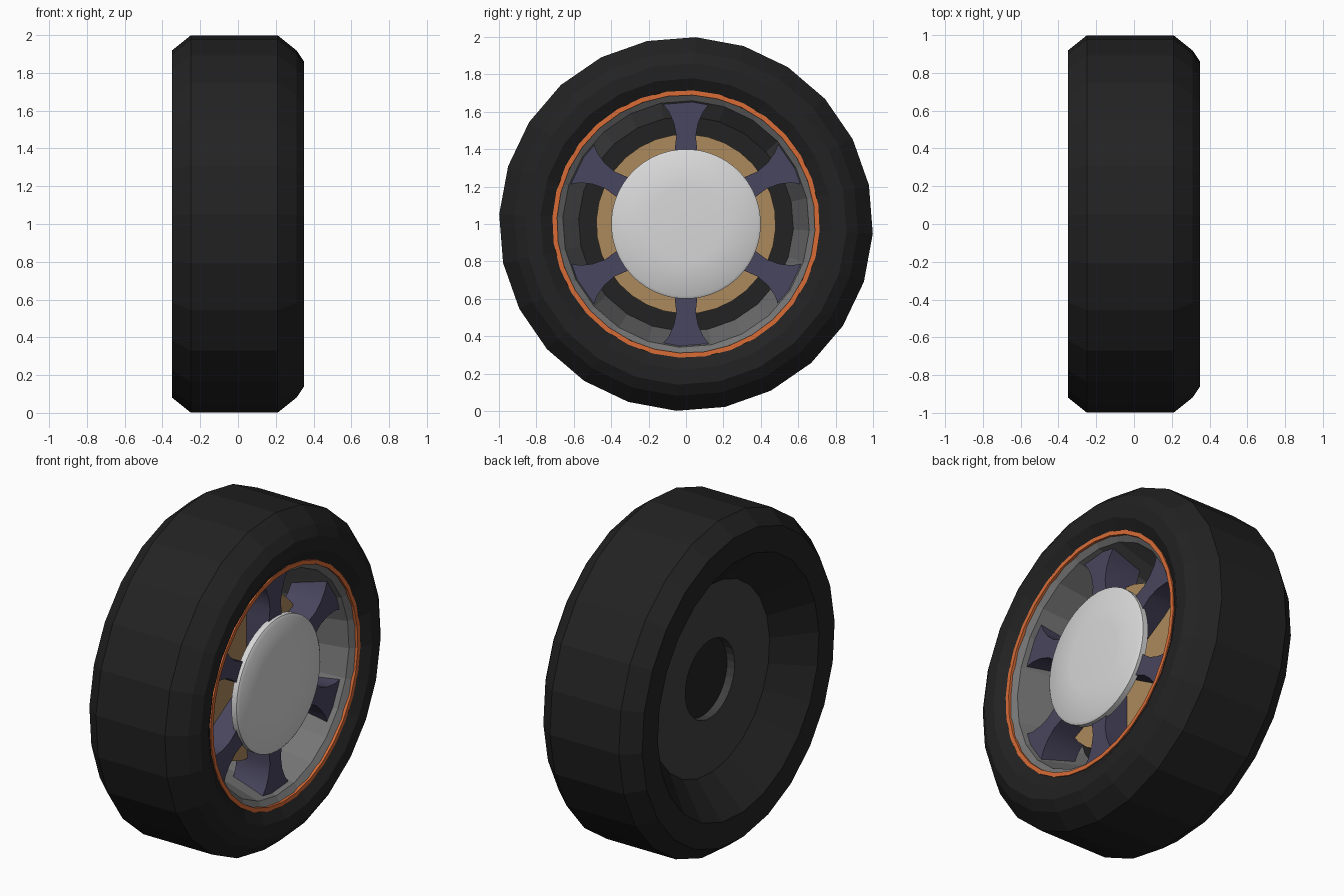
import bpy, bmesh, math

if "Cube" in bpy.data.objects:
    bpy.data.objects.remove(bpy.data.objects["Cube"])


def lin(c):
    c /= 255
    return c / 12.92 if c <= 0.04045 else ((c + 0.055) / 1.055) ** 2.4


def material(name, r, g, b):
    m = bpy.data.materials.new(name)
    m.diffuse_color = (lin(r), lin(g), lin(b), 1)
    m.use_nodes = True
    m.node_tree.nodes["Principled BSDF"].inputs["Base Color"].default_value = m.diffuse_color
    return m


BLACK = material("rubber black", 34, 34, 34)
DARK = material("dark grey", 64, 64, 64)
GREY = material("rim grey", 116, 116, 116)
ORANGE = material("orange", 217, 108, 54)
NAVY = material("slate blue", 73, 70, 94)
BRASS = material("brass", 172, 138, 92)
WHITE = material("hub white", 216, 216, 216)


def finish(bm, name, mat, smooth):
    bmesh.ops.remove_doubles(bm, verts=bm.verts, dist=1e-5)
    bmesh.ops.recalc_face_normals(bm, faces=bm.faces)
    me = bpy.data.meshes.new(name)
    bm.to_mesh(me)
    bm.free()
    me.materials.append(mat)
    ob = bpy.data.objects.new(name, me)
    ob.location.z = 1
    bpy.context.collection.objects.link(ob)
    if smooth:
        bpy.ops.object.select_all(action='DESELECT')
        ob.select_set(True)
        bpy.context.view_layer.objects.active = ob
        bpy.ops.object.shade_smooth_by_angle(angle=math.radians(30))
    return ob


def lathe(name, profile, mat, segs=24, closed=True, smooth=False):
    """Revolve (x, radius) points about the x axle."""
    bm = bmesh.new()
    rings = []
    for i in range(segs):
        a = math.radians(3) + math.tau * i / segs
        rings.append([bm.verts.new((x, r * math.sin(a), r * math.cos(a))) for x, r in profile])
    n = len(profile)
    for i in range(segs):
        p, q = rings[i], rings[(i + 1) % segs]
        for j in range(n if closed else n - 1):
            k = (j + 1) % n
            if profile[j][1] == 0 and profile[k][1] == 0:
                continue
            if profile[j][1] == 0:
                bm.faces.new((p[j], p[k], q[k]))
            elif profile[k][1] == 0:
                bm.faces.new((p[j], p[k], q[j]))
            else:
                bm.faces.new((p[j], p[k], q[k], q[j]))
    return finish(bm, name, mat, smooth)


# Tyre with tread, shoulders and deep rear recess, wrapped around the rim
lathe("tyre", [(-.16, .57), (-.35, .77), (-.35, .92), (-.25, 1), (.21, 1), (.31, .92),
               (.35, .86), (.35, .78), (.31, .715), (.295, .70), (.26, .68), (-.1, .60)], BLACK)

# Rim barrel, tapering inward
lathe("rim_barrel", [(.305, .695), (.28, .66), (-.08, .575), (-.08, .60), (.26, .69)], GREY)

# Orange accent ring
lathe("accent_ring", [(.30, .69), (.318, .69), (.318, .715), (.30, .715)], ORANGE, segs=32)

# Black backing plate and grey rear disc with axle hole
lathe("backing_plate", [(-.08, 0), (-.08, .59), (-.11, .59), (-.11, 0)], BLACK)
lathe("rear_disc", [(-.16, .235), (-.16, .585), (-.11, .585), (-.11, .235)], DARK, segs=32)

# Brass brake drum
lathe("brake_drum", [(.10, 0), (.10, .48), (-.08, .48), (-.08, 0)], BRASS, segs=32, smooth=True)

# Shallow domed hub cap
lathe("hub_cap", [(.295, 0), (.293, .2), (.28, .385), (.27, .4), (.235, .4), (.235, 0)],
      WHITE, segs=48, smooth=True)

# Six flared spokes: (radius, half width) down one side, mirrored to the other
side = [(.2, .06), (.4, .06), (.47, .052), (.54, .065), (.60, .092), (.655, .135)]
outline = [(-w, r) for r, w in side] + [(0, .668)] + [(w, r) for r, w in reversed(side)]
for i in range(6):
    bm = bmesh.new()
    a = math.tau * i / 6
    c, s = math.cos(a), math.sin(a)
    front, back = ([bm.verts.new((x, w * c + r * s, r * c - w * s)) for w, r in outline]
                   for x in (.25, .03))
    bm.faces.new(front)
    bm.faces.new(back[::-1])
    for j in range(len(outline)):
        k = (j + 1) % len(outline)
        bm.faces.new((front[j], back[j], back[k], front[k]))
    finish(bm, f"spoke_{i + 1}", NAVY, True)
